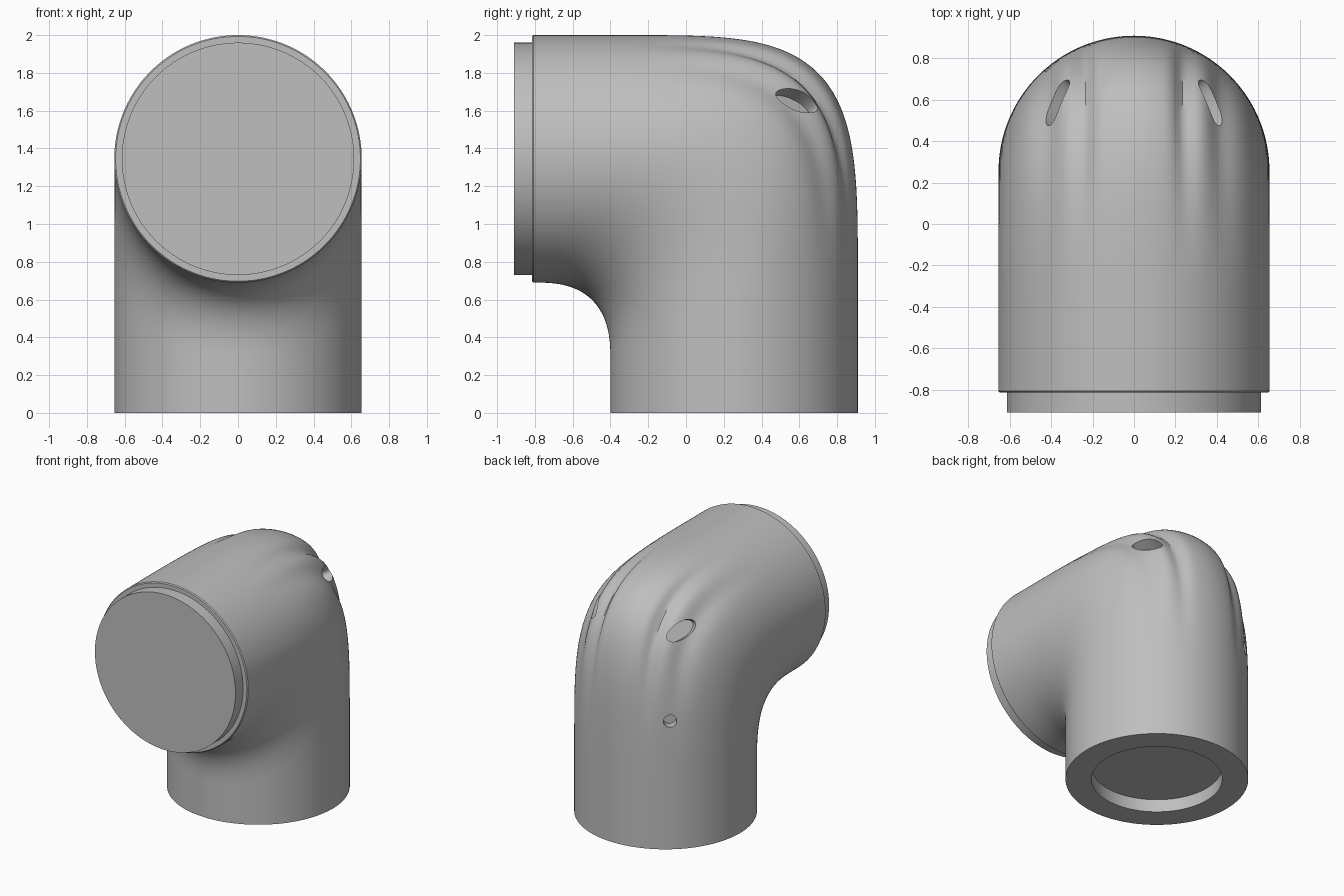
import bpy, bmesh, math
from mathutils import Vector, Matrix

cube = bpy.data.objects.get("Cube")
if cube:
    bpy.data.objects.remove(cube, do_unlink=True)

R = 0.655        # tube radius
AXIS_Y = 0.255   # axis of the upright tube
AXIS_Z = 1.345   # axis of the horizontal tube
SEGS = 160
STEPS = 64

grey = bpy.data.materials.new("plain grey")
grey.use_nodes = True
COLOUR = (0.52, 0.52, 0.52, 1)
grey.diffuse_color = COLOUR
grey.node_tree.nodes["Principled BSDF"].inputs["Base Color"].default_value = COLOUR


def finish(name, bm):
    bmesh.ops.recalc_face_normals(bm, faces=bm.faces)
    mesh = bpy.data.meshes.new(name)
    bm.to_mesh(mesh)
    bm.free()
    mesh.materials.append(grey)
    obj = bpy.data.objects.new(name, mesh)
    bpy.context.collection.objects.link(obj)
    return obj


def corner(t, centre, size, power):
    """Point on a rounded-square corner, from its top to its right end."""
    return Vector((0,
                   centre[0] + size[0] * max(math.sin(t), 0) ** (2 / power),
                   centre[1] + size[1] * max(math.cos(t), 0) ** (2 / power)))


def bump(value, middle, width):
    return math.exp(-((value - middle) / width) ** 2)


def ring(bm, inner, outer, radius=R, groove=0.0):
    """Ellipse spanning the inner and outer side of the bend."""
    mid, half = (inner + outer) / 2, (outer - inner) / 2
    verts = []
    for i in range(SEGS):
        a = 2 * math.pi * i / SEGS
        x, c = radius * math.sin(a), math.cos(a)
        p = mid + half * c + Vector((x, 0, 0))
        if c > 0:
            depth = 0.045 * bump(abs(x), 0.25, 0.05) + 0.03 * bump(abs(x), 0.43, 0.06)
            p -= (Vector((math.sin(a), 0, 0)) + half.normalized() * c) * depth * groove
        verts.append(bm.verts.new(p))
    return verts


def front_ring(bm, y, radius):
    return ring(bm, Vector((0, y, AXIS_Z - radius)), Vector((0, y, AXIS_Z + radius)), radius)


def base_ring(bm, z, radius):
    return ring(bm, Vector((0, AXIS_Y - radius, z)), Vector((0, AXIS_Y + radius, z)), radius)


# Elbow body: front spigot, bend with finger grooves, recessed base
bm = bmesh.new()
rings = [front_ring(bm, y, r) for y, r in
         ((-0.91, 0.615), (-0.815, 0.615), (-0.815, 0.648), (-0.808, R))]
for k in range(STEPS + 1):
    s = k / STEPS
    t = s * s * (3 - 2 * s) * math.pi / 2
    inner = corner(t, (-0.8, 0.28), (0.4, 0.41), 2.6)
    outer = corner(t, (-0.4, 0.6), (1.31, 1.4), 4.2)
    rings.append(ring(bm, inner, outer, groove=math.sin(math.pi * s) ** 2))
rings += [base_ring(bm, z, r) for z, r in ((0, R), (0, 0.468), (0.1, 0.468))]
for a, b in zip(rings, rings[1:]):
    for i in range(SEGS):
        j = (i + 1) % SEGS
        bm.faces.new((a[i], a[j], b[j], b[i]))
bm.faces.new(rings[0])
bm.faces.new(rings[-1])
body = finish("elbow_body", bm)


def cut_hole(name, centre, normal, along, length, width, depth):
    """Blind oval hole, sunk along the surface normal."""
    n = Vector(normal).normalized()
    e = Vector(along)
    e = (e - n * e.dot(n)).normalized()
    s = n.cross(e)
    frame = Matrix((e, s, n)).transposed().to_4x4()
    frame.translation = Vector(centre)
    bm = bmesh.new()
    bmesh.ops.create_cone(bm, cap_ends=True, segments=32, radius1=1, radius2=1, depth=2)
    bmesh.ops.scale(bm, vec=(length, width, depth), verts=bm.verts)
    bm.transform(frame)
    cutter = finish(name, bm)
    cutter.hide_render = True
    mod = body.modifiers.new(name, 'BOOLEAN')
    mod.operation = 'DIFFERENCE'
    mod.solver = 'EXACT'
    mod.object = cutter
    bpy.ops.object.modifier_apply(modifier=mod.name)
    bpy.data.objects.remove(cutter, do_unlink=True)


bpy.ops.object.select_all(action='DESELECT')
body.select_set(True)
bpy.context.view_layer.objects.active = body

# Oval holes on the shoulders and small round holes on the back
for side in (-1, 1):
    cut_hole("shoulder_hole", (side * 0.4, 0.61, 1.67), (side * 0.72, 0.53, 0.45),
             (side * -0.43, 0.85, -0.35), 0.125, 0.06, 0.12)
    cut_hole("back_hole", (side * 0.4, 0.77, 1.01), (side * 0.61, 0.79, 0),
             (0, 0, 1), 0.048, 0.048, 0.07)

bpy.ops.object.shade_smooth_by_angle(angle=math.radians(35))
